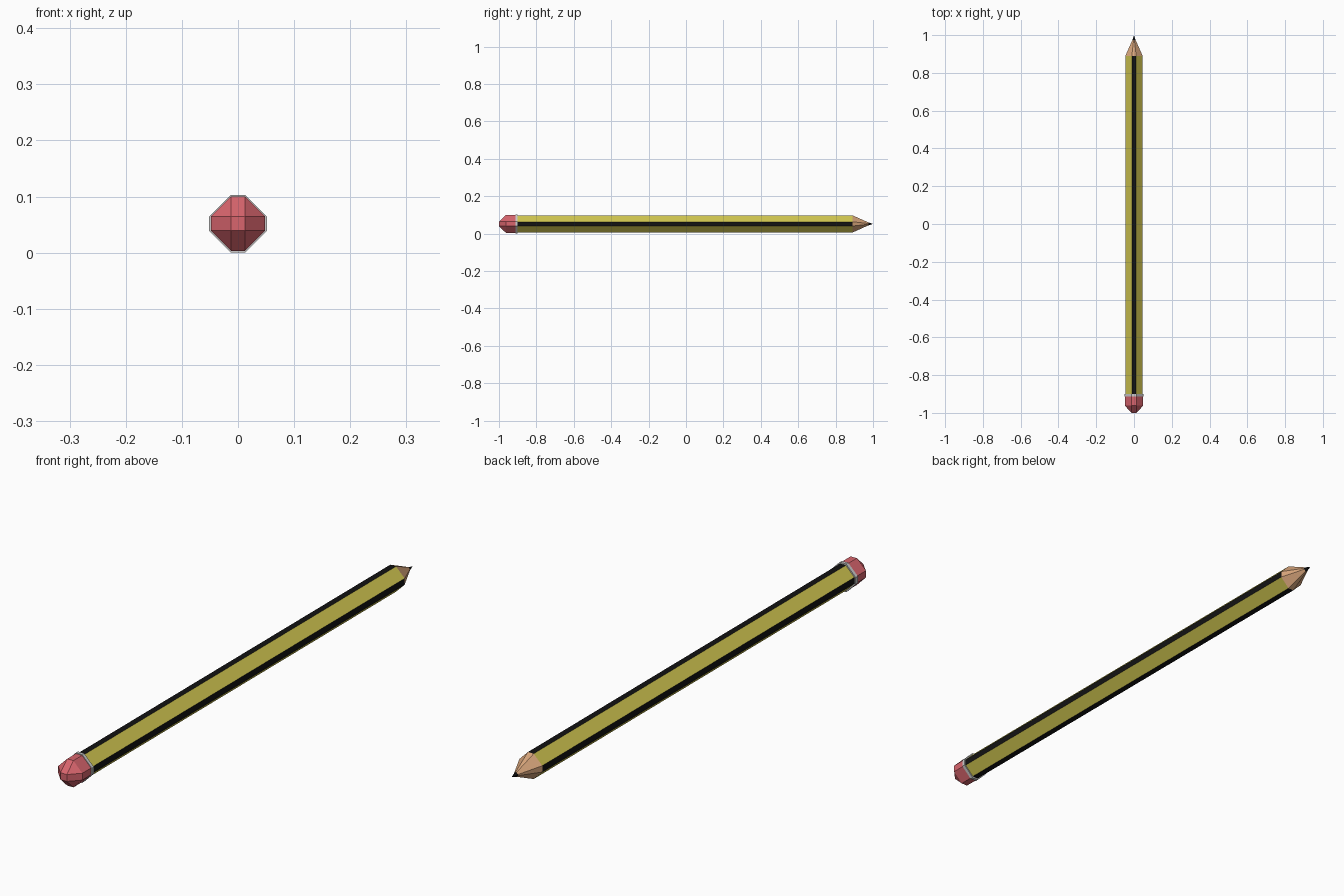
import bpy
import bmesh

if "Cube" in bpy.data.objects:
    bpy.data.objects.remove(bpy.data.objects["Cube"])

CZ = 0.0515  # height of the pencil axis


def material(name, rgb):
    m = bpy.data.materials.new(name)
    m.diffuse_color = (*rgb, 1)
    m.use_nodes = True
    m.node_tree.nodes["Principled BSDF"].inputs["Base Color"].default_value = m.diffuse_color
    return m


YELLOW = material("yellow_paint", (0.64, 0.57, 0.08))
BLACK = material("black", (0.006, 0.006, 0.006))
WOOD = material("wood", (0.69, 0.38, 0.20))
RED = material("eraser_red", (0.69, 0.13, 0.155))


def octagon(r, f):
    """Octagon with flats at distance r and half-length f on the four axes."""
    return [(r, -f), (r, f), (f, r), (-f, r),
            (-r, f), (-r, -f), (-f, -r), (f, -r)]


def loft(name, rings, mats=(), cap_start=False, cap_end=False, stripes=False):
    """Join octagon rings given as (y, r, f) into a flat-shaded part."""
    bm = bmesh.new()
    loops = [[bm.verts.new((x, y, CZ + z)) for x, z in octagon(r, f)]
             for y, r, f in rings]
    for a, b in zip(loops, loops[1:]):
        for i in range(8):
            j = (i + 1) % 8
            face = bm.faces.new((a[i], a[j], b[j], b[i]))
            if stripes and i % 2 == 0:
                face.material_index = 1
    if cap_start:
        bm.faces.new(loops[0])
    if cap_end:
        bm.faces.new(loops[-1])
    # rings with r == f collapse to squares, rings with r == 0 to a point
    bmesh.ops.remove_doubles(bm, verts=bm.verts, dist=1e-5)
    bmesh.ops.recalc_face_normals(bm, faces=bm.faces)
    me = bpy.data.meshes.new(name)
    bm.to_mesh(me)
    bm.free()
    for m in mats:
        me.materials.append(m)
    ob = bpy.data.objects.new(name, me)
    bpy.context.collection.objects.link(ob)
    return ob


# Painted shaft: wide yellow faces, narrow black stripes
loft("shaft", [(-0.905, 0.046, 0.0115), (0.89, 0.046, 0.0115)],
     (YELLOW, BLACK), cap_start=True, cap_end=True, stripes=True)

# Sharpened wood cone
loft("sharpened_wood", [(0.89, 0.046, 0.0115), (0.975, 0.008, 0.002)],
     (WOOD,), cap_start=True, cap_end=True)

# Lead point
loft("lead", [(0.975, 0.008, 0.002), (1.0, 0.0, 0.0)], (BLACK,), cap_start=True)

# Thin metal collar
loft("ferrule", [(-0.912, 0.0515, 0.0125), (-0.9, 0.0515, 0.0125)],
     cap_start=True, cap_end=True)

# Eraser: octagonal block tapering to a small square end
end = loft("eraser", [(-1.0, 0.0125, 0.0125), (-0.962, 0.0485, 0.0125),
                      (-0.908, 0.0485, 0.0125)], (RED,), cap_end=True)
bm = bmesh.new()
bm.from_mesh(end.data)
bmesh.ops.holes_fill(bm, edges=bm.edges, sides=4)
bmesh.ops.recalc_face_normals(bm, faces=bm.faces)
bm.to_mesh(end.data)
bm.free()
